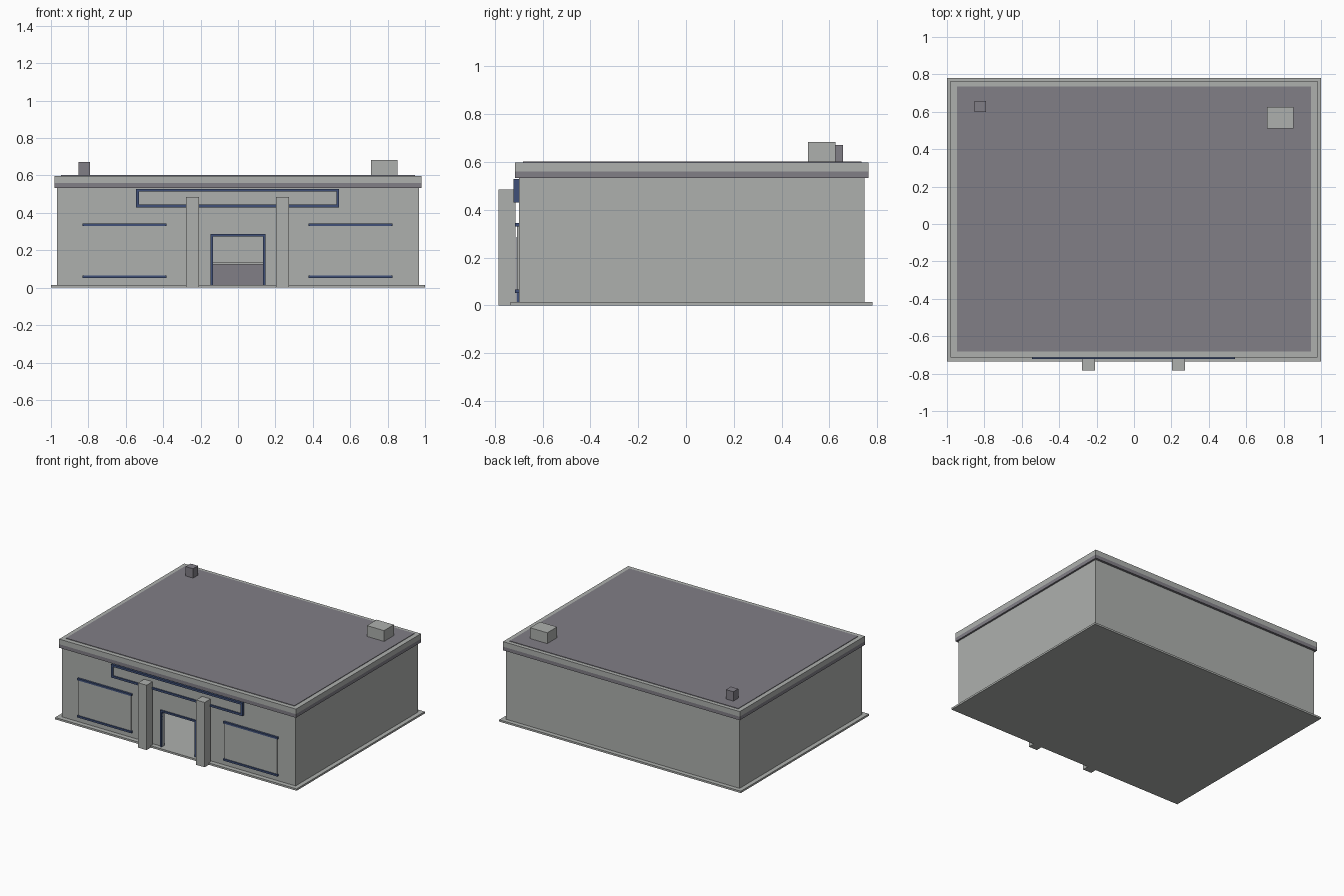
import bpy
import bmesh

if "Cube" in bpy.data.objects:
    bpy.data.objects.remove(bpy.data.objects["Cube"])


def material(name, rgb):
    m = bpy.data.materials.new(name)
    m.diffuse_color = (*rgb, 1)
    m.use_nodes = True
    m.node_tree.nodes["Principled BSDF"].inputs["Base Color"].default_value = m.diffuse_color
    return m


LIGHT = material("light_grey", (0.42, 0.435, 0.42))
DARK = material("dark_grey", (0.22, 0.21, 0.24))
BLUE = material("navy_blue", (0.05, 0.08, 0.19))


def finish(name, bm, mat):
    bmesh.ops.recalc_face_normals(bm, faces=bm.faces[:])
    me = bpy.data.meshes.new(name)
    bm.to_mesh(me)
    bm.free()
    me.materials.append(mat)
    ob = bpy.data.objects.new(name, me)
    bpy.context.collection.objects.link(ob)
    return ob


def extrude(name, points, offset, mat):
    """Closed polygon extruded along an offset vector."""
    bm = bmesh.new()
    face = bm.faces.new([bm.verts.new(p) for p in points])
    ext = bmesh.ops.extrude_face_region(bm, geom=[face], use_keep_orig=True)
    verts = [g for g in ext["geom"] if isinstance(g, bmesh.types.BMVert)]
    bmesh.ops.translate(bm, verts=verts, vec=offset)
    return finish(name, bm, mat)


def box(name, x, y, z, mat):
    pts = [(x[0], y[0], z[0]), (x[1], y[0], z[0]), (x[1], y[1], z[0]), (x[0], y[1], z[0])]
    return extrude(name, pts, (0, 0, z[1] - z[0]), mat)


def ring(name, x, z, t, y, mat):
    """Rectangular picture frame facing the front."""
    bm = bmesh.new()
    loops = []
    for depth in y:
        for i in (0, t):
            loops.append([bm.verts.new((px, depth, pz)) for px, pz in (
                (x[0] + i, z[0] + i), (x[1] - i, z[0] + i),
                (x[1] - i, z[1] - i), (x[0] + i, z[1] - i))])
    a, b, c, d = loops
    for p, q in ((a, b), (b, d), (d, c), (c, a)):
        for i in range(4):
            j = (i + 1) % 4
            bm.faces.new((p[i], p[j], q[j], q[i]))
    return finish(name, bm, mat)


# Ground slab
box("base_slab", (-1, 1), (-0.735, 0.78), (0, 0.014), LIGHT)

# Hollow shell: side and back walls in one U shape, front wall with a doorway
W, T, YF, YB = 0.967, 0.02, -0.70, 0.747
plan = [(-W, YF + T), (-W, YB), (W, YB), (W, YF + T),
        (W - T, YF + T), (W - T, YB - T), (-W + T, YB - T), (-W + T, YF + T)]
extrude("side_and_back_walls", [(x, y, 0.014) for x, y in plan], (0, 0, 0.52), LIGHT)
D, DH = 0.135, 0.274
front = [(-W, 0.014), (-D, 0.014), (-D, DH), (D, DH), (D, 0.014),
         (W, 0.014), (W, 0.534), (-W, 0.534)]
extrude("front_wall", [(x, YF, z) for x, z in front], (0, T, 0), LIGHT)

# Cornice bands and roof deck
box("cornice_lower", (-0.98, 0.98), (-0.715, 0.764), (0.533, 0.56), DARK)
box("cornice_upper", (-0.98, 0.98), (-0.715, 0.764), (0.56, 0.598), LIGHT)
box("roof_deck", (-0.947, 0.945), (-0.682, 0.735), (0.598, 0.602), DARK)

# Rooftop units
box("small_vent", (-0.853, -0.792), (0.60, 0.658), (0.602, 0.672), DARK)
box("large_vent", (0.71, 0.852), (0.51, 0.626), (0.602, 0.683), LIGHT)

# Entrance pillars
for side, x in (("left", -0.278), ("right", 0.203)):
    box(side + "_pillar", (x, x + 0.07), (-0.784, -0.714), (0.0, 0.485), LIGHT)

# Sign board with blue border
ring("sign_border", (-0.545, 0.541), (0.43, 0.528), 0.015, (-0.722, -0.70), BLUE)
box("sign_board", (-0.531, 0.527), (-0.713, -0.70), (0.444, 0.514), LIGHT)

# Door frame, open at the bottom
o, i = 0.148, 0.135
arch = [(-o, 0.014), (-o, 0.287), (o, 0.287), (o, 0.014),
        (i, 0.014), (i, 0.274), (-i, 0.274), (-i, 0.014)]
extrude("door_frame", [(x, -0.71, z) for x, z in arch], (0, 0.035, 0), BLUE)

# Counter inside the doorway
box("counter_front", (-0.25, 0.25), (0.0, 0.12), (0.014, 0.125), DARK)
box("counter_top", (-0.26, 0.26), (-0.01, 0.13), (0.125, 0.135), LIGHT)

# Wall panels with blue rails above and below
for side, x in (("left", -0.831), ("right", 0.378)):
    box(side + "_panel", (x + 0.008, x + 0.441), (-0.708, YF), (0.06, 0.337), LIGHT)
    for level, z in (("bottom", 0.052), ("top", 0.33)):
        box(f"{side}_{level}_rail", (x, x + 0.449), (-0.715, YF), (z, z + 0.014), BLUE)
